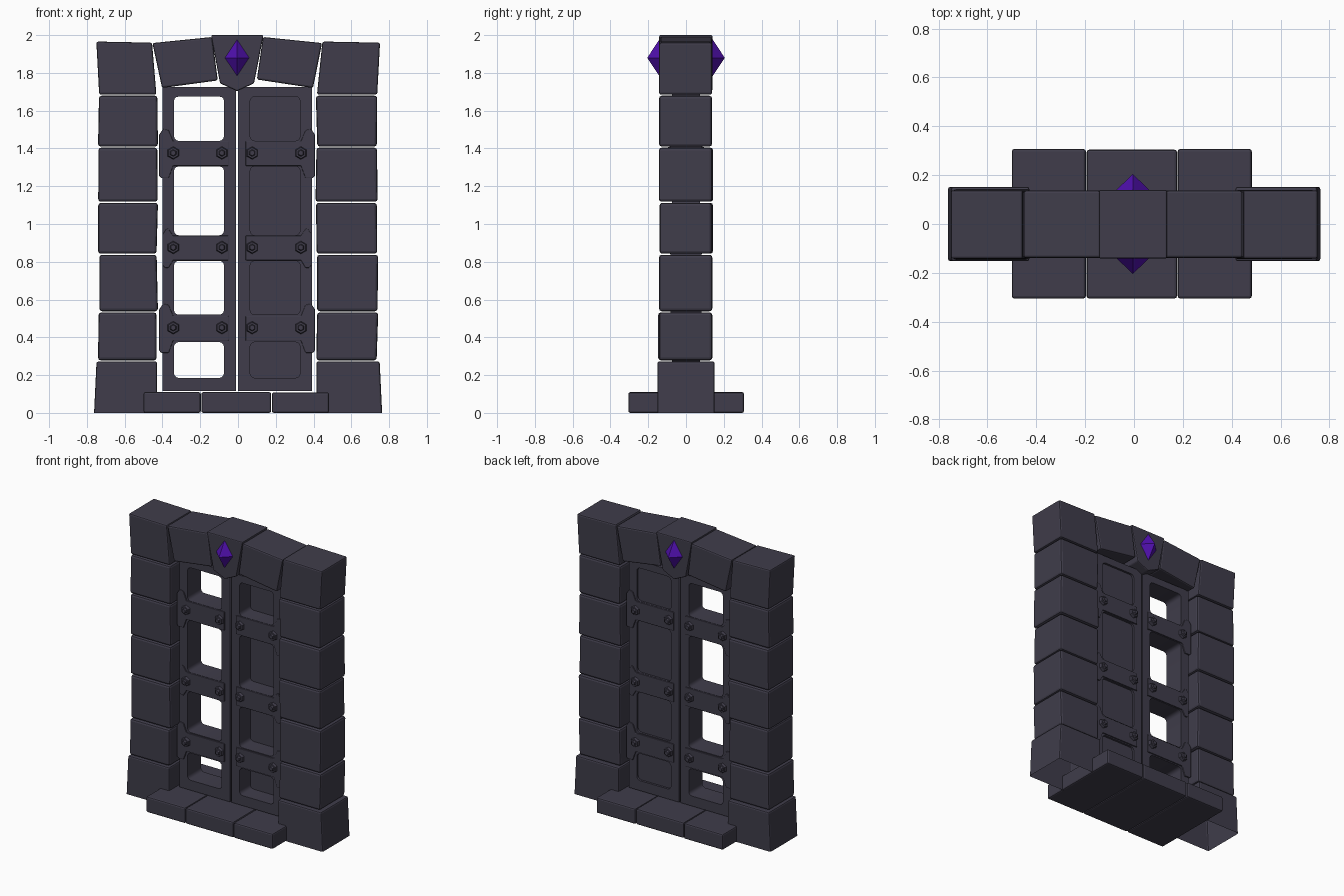
import bpy, bmesh, math, random
from mathutils import Matrix

if "Cube" in bpy.data.objects:
    bpy.data.objects.remove(bpy.data.objects["Cube"])
random.seed(4)

def material(name, rgb):
    m = bpy.data.materials.new(name)
    m.diffuse_color = (*rgb, 1)
    m.use_nodes = True
    m.node_tree.nodes["Principled BSDF"].inputs["Base Color"].default_value = m.diffuse_color
    return m

STONE = material("dark slate", (0.05, 0.046, 0.069))
GEM = material("violet crystal", (0.08, 0.005, 0.42))
C = -0.005  # mirror line between the door leaves


def finish(name, bm, mat, bevel=0.0):
    bmesh.ops.recalc_face_normals(bm, faces=bm.faces)
    me = bpy.data.meshes.new(name)
    bm.to_mesh(me)
    bm.free()
    ob = bpy.data.objects.new(name, me)
    bpy.context.collection.objects.link(ob)
    me.materials.append(mat)
    if bevel:
        b = ob.modifiers.new("bevel", 'BEVEL')
        b.width, b.segments, b.limit_method = bevel, 2, 'ANGLE'
        b.angle_limit = math.radians(40)
    return ob


def prism(name, outline, y0, y1, bevel=0.0, open_bottom=False):
    """Extrude an x-z outline from y0 to y1."""
    bm = bmesh.new()
    face = bm.faces.new([bm.verts.new((x, y0, z)) for x, z in outline])
    ext = bmesh.ops.extrude_face_region(bm, geom=[face])
    for v in ext['geom']:
        if isinstance(v, bmesh.types.BMVert):
            v.co.y = y1
    bmesh.ops.recalc_face_normals(bm, faces=bm.faces)
    if open_bottom:
        low = [f for f in bm.faces if f.normal.z < -0.9]
        bmesh.ops.delete(bm, geom=low, context='FACES')
    return finish(name, bm, STONE, bevel)


def rect(x0, x1, z0, z1):
    return [(x0, z0), (x1, z0), (x1, z1), (x0, z1)]


def rounded(x0, x1, z0, z1, r=0.025):
    pts = []
    for cx, cz, a in ((x1-r, z1-r, 0), (x0+r, z1-r, 90), (x0+r, z0+r, 180), (x1-r, z0+r, 270)):
        for k in range(4):
            t = math.radians(a + 30 * k)
            pts.append((cx + r * math.cos(t), cz + r * math.sin(t)))
    return pts


def pierced(name, outlines, half):
    """Plate in the x-z plane; the outlines after the first are holes."""
    cu = bpy.data.curves.new(name, 'CURVE')
    cu.dimensions, cu.fill_mode, cu.extrude = '2D', 'BOTH', half
    for pts in outlines:
        s = cu.splines.new('POLY')
        s.points.add(len(pts) - 1)
        for p, (x, z) in zip(s.points, pts):
            p.co = (x, z, 0, 1)
        s.use_cyclic_u = True
    tmp = bpy.data.objects.new(name + " outline", cu)
    bpy.context.collection.objects.link(tmp)
    bpy.context.view_layer.update()
    bm = bmesh.new()
    bm.from_mesh(tmp.to_mesh())
    tmp.to_mesh_clear()
    bpy.data.objects.remove(tmp)
    bmesh.ops.remove_doubles(bm, verts=bm.verts, dist=1e-5)
    bm.transform(Matrix.Rotation(math.pi / 2, 4, 'X'))
    return finish(name, bm, STONE)


def cone(name, loc, sides, r1, r2, depth, direction, mat, scale_x=1.0):
    """Cone along y from loc; direction -1 points to the front."""
    bm = bmesh.new()
    bmesh.ops.create_cone(bm, cap_ends=True, segments=sides, radius1=r1, radius2=r2, depth=depth)
    bmesh.ops.remove_doubles(bm, verts=bm.verts, dist=1e-6)
    bm.transform(Matrix.Translation(loc) @ Matrix.Diagonal((scale_x, 1, 1, 1))
                 @ Matrix.Rotation(-direction * math.pi / 2, 4, 'X')
                 @ Matrix.Translation((0, 0, depth / 2)))
    return finish(name, bm, mat)


# Pillars of stacked stones
levels = [0.275, 0.535, 0.84, 1.115, 1.407, 1.682]
for side, inner, outer in ((-1, -0.428, -0.737), (1, 0.415, 0.738)):
    tag = "left" if side < 0 else "right"
    prism(tag + "_base_stone",
          [(inner, 0), (outer - 0 + side * 0.025, 0), (outer + side * 0.012, 0.272), (inner, 0.272)],
          -0.152, 0.152, 0.01, open_bottom=True)
    for i in range(5):
        j = lambda: random.uniform(-0.005, 0.005)
        z0, z1 = levels[i] + 0.003, levels[i + 1] - 0.003
        prism(f"{tag}_pillar_stone_{i+1}",
              [(inner + j(), z0), (outer + j(), z0), (outer + j(), z1), (inner + j(), z1)],
              -0.143 + j(), 0.14 + j(), 0.014)

# Lintel: corner stones, wedge stones, keystone
prism("left_corner_stone", [(-0.735, 1.685), (-0.432, 1.685), (-0.455, 1.96), (-0.75, 1.966)], -0.142, 0.138, 0.01)
prism("right_corner_stone", [(0.418, 1.685), (0.737, 1.685), (0.752, 1.96), (0.447, 1.966)], -0.142, 0.138, 0.01)
prism("left_wedge_stone", [(-0.402, 1.72), (-0.107, 1.76), (-0.137, 1.99), (-0.453, 1.958)], -0.139, 0.137, 0.01)
prism("right_wedge_stone", [(0.397, 1.72), (0.1, 1.765), (0.132, 1.99), (0.445, 1.958)], -0.139, 0.137, 0.01)
prism("keystone", [(-0.095, 1.745), (C, 1.703), (0.085, 1.745), (0.135, 2.0), (-0.143, 2.0)], -0.142, 0.14, 0.007)

# Diamond gems on both faces of the keystone
for d in (-1, 1):
    cone("front_gem" if d < 0 else "back_gem", (C, d * 0.138, 1.88), 4, 0.102, 0, 0.067, d, GEM, 0.67)

# Doorstep
for i, (x0, x1) in enumerate(((-0.5, -0.197), (-0.194, 0.176), (0.179, 0.482))):
    prism(f"step_slab_{i+1}", rect(x0, x1, 0, 0.11 - 0.002 * (i == 2)), -0.305, 0.307 - 0.003 * (i == 1), 0.01)

# Door leaves, mirrored about the centre line
windows = [(0.185, 0.375), (0.52, 0.805), (0.94, 1.305), (1.44, 1.675)]
straps = [0.448, 0.873, 1.373]
for side in (-1, 1):
    tag = "left" if side < 0 else "right"
    flip = lambda pts: [(C + side * u, z) for u, z in pts]
    holes = [flip(rounded(0.069, 0.334, a, b)) for a, b in windows]
    pierced(tag + "_door", [flip(rect(0.006, 0.396, 0.115, 1.725))] + holes, 0.075)
    if side > 0:  # thin panels close the right leaf near its back
        for k, (a, b) in enumerate(windows):
            prism(f"right_door_panel_{k+1}", flip(rect(0.06, 0.345, a - 0.01, b + 0.01)), 0.045, 0.06)
    for k, z in enumerate(straps):
        # strap flaring into a hinge plate (short flare on the middle one)
        edge, tall = (0.392, 0.105) if k == 1 else (0.412, 0.13)
        h = 0.065
        prism(f"{tag}_strap_{k+1}", flip([
            (0.045, z - h), (0.338, z - h), (0.362, z - tall), (edge - 0.01, z - tall), (edge, z - tall + 0.012),
            (edge, z + tall - 0.03), (edge - 0.02, z + tall), (0.362, z + tall * 0.95), (0.338, z + h), (0.045, z + h)]),
            -0.083, 0.083, 0.004)
        for u in (0.08, 0.338):
            for d in (-1, 1):
                x = C + side * u
                cone(f"{tag}_bolt_plate", (x, d * 0.08, z + 0.003), 6, 0.035, 0.029, 0.02, d, STONE)
                cone(f"{tag}_bolt_head", (x, d * 0.099, z + 0.003), 6, 0.019, 0.014, 0.013, d, STONE)
